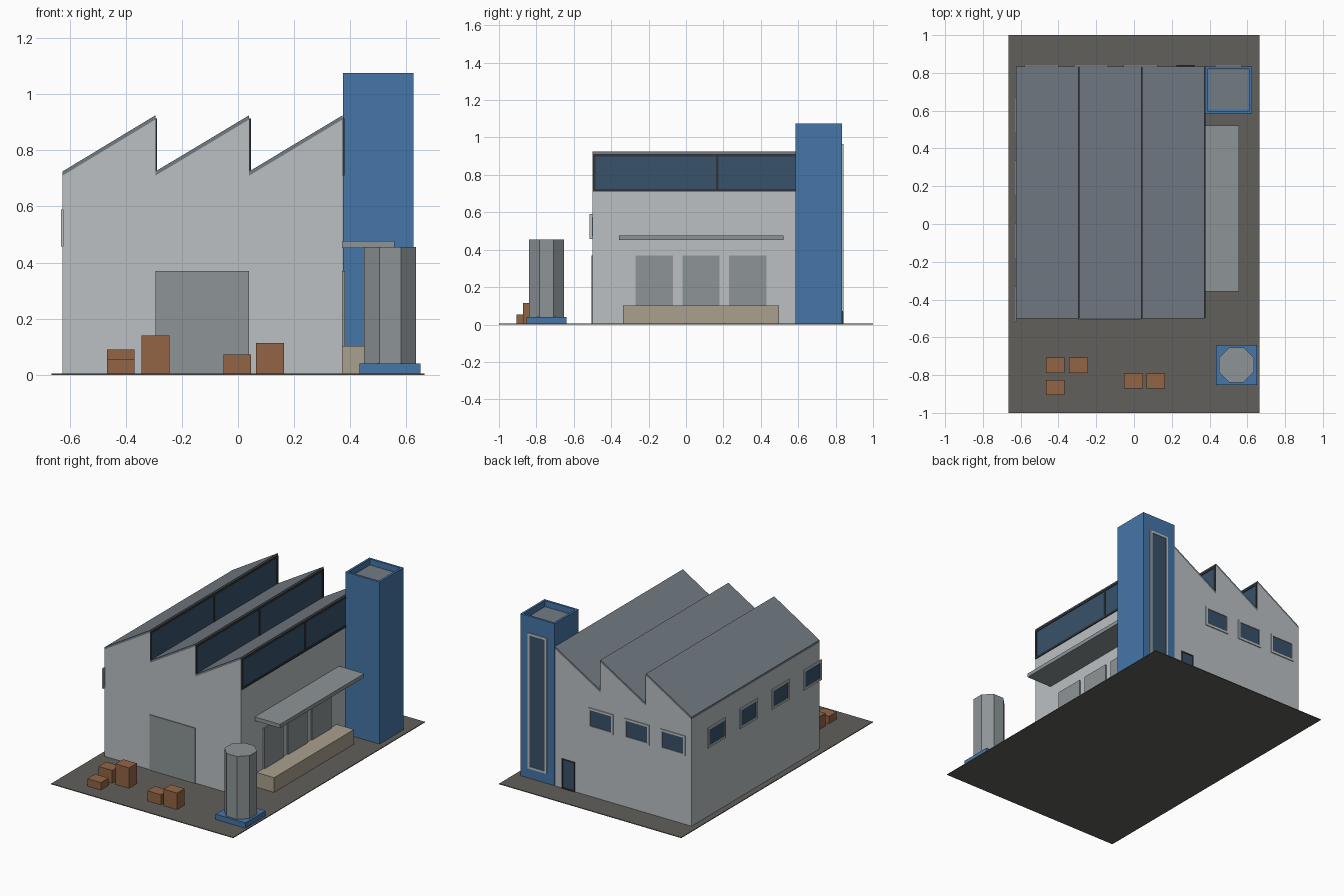
import bpy, bmesh, math
from mathutils import Matrix, Vector

if "Cube" in bpy.data.objects:
    bpy.data.objects.remove(bpy.data.objects["Cube"])


def material(name, rgb):
    m = bpy.data.materials.new(name)
    m.diffuse_color = (*rgb, 1)
    m.use_nodes = True
    m.node_tree.nodes["Principled BSDF"].inputs["Base Color"].default_value = m.diffuse_color
    return m


WALL = material("wall_grey", (0.50, 0.53, 0.55))
ROOF = material("roof_grey", (0.17, 0.20, 0.23))
PANEL = material("panel_grey", (0.27, 0.30, 0.31))
DARK = material("dark_frame", (0.03, 0.035, 0.045))
GLASS = material("glass", (0.04, 0.085, 0.14))
BLUE = material("blue_paint", (0.06, 0.18, 0.39))
BROWN = material("crate_brown", (0.29, 0.13, 0.06))
BEIGE = material("dock_beige", (0.40, 0.35, 0.27))
PAVE = material("paving", (0.12, 0.115, 0.105))


def finish(name, bm, mat):
    bmesh.ops.recalc_face_normals(bm, faces=bm.faces)
    me = bpy.data.meshes.new(name)
    bm.to_mesh(me)
    bm.free()
    me.materials.append(mat)
    ob = bpy.data.objects.new(name, me)
    bpy.context.collection.objects.link(ob)
    return ob


def boxes(name, spans, mat):
    """One object from boxes given as (x0, x1, y0, y1, z0, z1)."""
    bm = bmesh.new()
    for x0, x1, y0, y1, z0, z1 in spans:
        mid = Vector(((x0 + x1) / 2, (y0 + y1) / 2, (z0 + z1) / 2))
        size = Matrix.Diagonal((x1 - x0, y1 - y0, z1 - z0, 1))
        bmesh.ops.create_cube(bm, size=1, matrix=Matrix.Translation(mid) @ size)
    return finish(name, bm, mat)


def extrude_xz(name, profile, y0, y1, mat):
    bm = bmesh.new()
    face = bm.faces.new([bm.verts.new((x, y0, z)) for x, z in profile])
    new = bmesh.ops.extrude_face_region(bm, geom=[face])["geom"]
    verts = [v for v in new if isinstance(v, bmesh.types.BMVert)]
    bmesh.ops.translate(bm, verts=verts, vec=(0, y1 - y0, 0))
    return finish(name, bm, mat)


def window(name, axis, plane, out, u0, u1, z0, z1, b, mat, splits=()):
    """Framed glass lying on a wall plane; u runs along the wall."""
    def span(ua, ub, za, zb, depth):
        a, c = sorted((plane - out * 0.003, plane + out * depth))
        return (a, c, ua, ub, za, zb) if axis == 'x' else (ua, ub, a, c, za, zb)
    d = 0.006
    bars = [span(u0, u1, z0, z0 + b, d), span(u0, u1, z1 - b, z1, d),
            span(u0, u0 + b, z0 + b, z1 - b, d), span(u1 - b, u1, z0 + b, z1 - b, d)]
    bars += [span(s - b / 2, s + b / 2, z0 + b, z1 - b, d) for s in splits]
    boxes(name + "_frame", bars, mat)
    boxes(name + "_glass", [span(u0 + b, u1 - b, z0 + b, z1 - b, 0.002)], GLASS)


Y0, Y1, G = -0.5, 0.835, 0.005
X = (-0.625, -0.294, 0.04, 0.373)
LOW, HIGH = 0.71, 0.91

# Paved yard
boxes("yard", [(-0.665, 0.665, -1, 1, 0, G)], PAVE)

# Hall with sawtooth outline
outline = [(X[0], G)]
for a, b in zip(X, X[1:]):
    outline += [(a, LOW), (b, HIGH)]
outline.append((X[3], G))
extrude_xz("hall_walls", outline, Y0, Y1, WALL)

# Roof slabs and the upright skylights below their ridges
for i, (a, b) in enumerate(zip(X, X[1:])):
    extrude_xz(f"roof_slab_{i}", [(a, LOW), (b, HIGH), (b, HIGH + 0.015), (a, LOW + 0.015)],
               Y0, Y1, ROOF)
    window(f"skylight_{i}", 'x', b, 1, Y0 + 0.002, Y1 - 0.002, LOW, HIGH + 0.003, 0.014,
           DARK, [(Y0 + Y1) / 2])

# Tower: outer shell with sunken top
T = (0.375, 0.625, 0.585, 0.835)
bm = bmesh.new()
bmesh.ops.create_cube(bm, size=1, matrix=Matrix.Translation((0.5, 0.71, (1.075 + G) / 2))
                      @ Matrix.Diagonal((0.25, 0.25, 1.075 - G, 1)))
bm.normal_update()
top = max(bm.faces, key=lambda f: f.calc_center_median().z)
bmesh.ops.inset_region(bm, faces=[top], thickness=0.02)
new = bmesh.ops.extrude_face_region(bm, geom=[top])["geom"]
bmesh.ops.translate(bm, verts=[v for v in new if isinstance(v, bmesh.types.BMVert)],
                    vec=(0, 0, -0.04))
if top.is_valid:
    bmesh.ops.delete(bm, geom=[top], context='FACES_ONLY')
finish("tower", bm, BLUE)
boxes("tower_top_floor", [(0.395, 0.605, 0.605, 0.815, 1.03, 1.038)], ROOF)
window("tower_window", 'y', Y1, 1, 0.43, 0.57, 0.07, 0.965, 0.014, WALL)

# Small windows: four on the left wall, three on the back
for i in range(4):
    c = 0.575 - i * 0.333
    window(f"left_window_{i}", 'x', X[0], -1, c - 0.093, c + 0.093, 0.457, 0.59, 0.014, WALL)
for i in range(3):
    c = 0.035 - i * 0.263
    window(f"back_window_{i}", 'y', Y1, 1, c - 0.09, c + 0.09, 0.457, 0.59, 0.014, WALL)

# Doors
window("back_door", 'y', Y1, 1, 0.225, 0.32, G, 0.2, 0.007, DARK)
boxes("front_gate", [(X[1], X[2], Y0 - 0.006, Y0 + 0.004, G, 0.37)], PANEL)
boxes("loading_doors", [(0.37, 0.381, y, y + 0.2, 0.1, 0.37) for y in (-0.27, -0.02, 0.23)], PANEL)

# Loading dock and canopy
boxes("loading_dock", [(0.37, 0.5, -0.337, 0.497, G, 0.102)], BEIGE)
boxes("canopy", [(0.37, 0.557, -0.357, 0.522, 0.452, 0.477)], PANEL)

# Eight-sided tank on a square plinth
boxes("tank_plinth", [(0.433, 0.65, -0.852, -0.64, G, 0.04)], BLUE)
bm = bmesh.new()
bmesh.ops.create_cone(bm, cap_ends=True, segments=8, radius1=0.1, radius2=0.1, depth=0.417,
                      matrix=Matrix.Translation((0.542, -0.746, 0.2465))
                      @ Matrix.Rotation(math.pi / 8, 4, 'Z'))
finish("tank", bm, PANEL)

# Crates: left edge, front edge, top height
crates = [(-0.467, -0.788, 0.09), (-0.343, -0.788, 0.14), (-0.467, -0.905, 0.054),
          (-0.052, -0.871, 0.072), (0.065, -0.871, 0.114)]
for i, (x, y, h) in enumerate(crates):
    boxes(f"crate_{i}", [(x, x + 0.099, y, y + 0.08, G, h)], BROWN)
